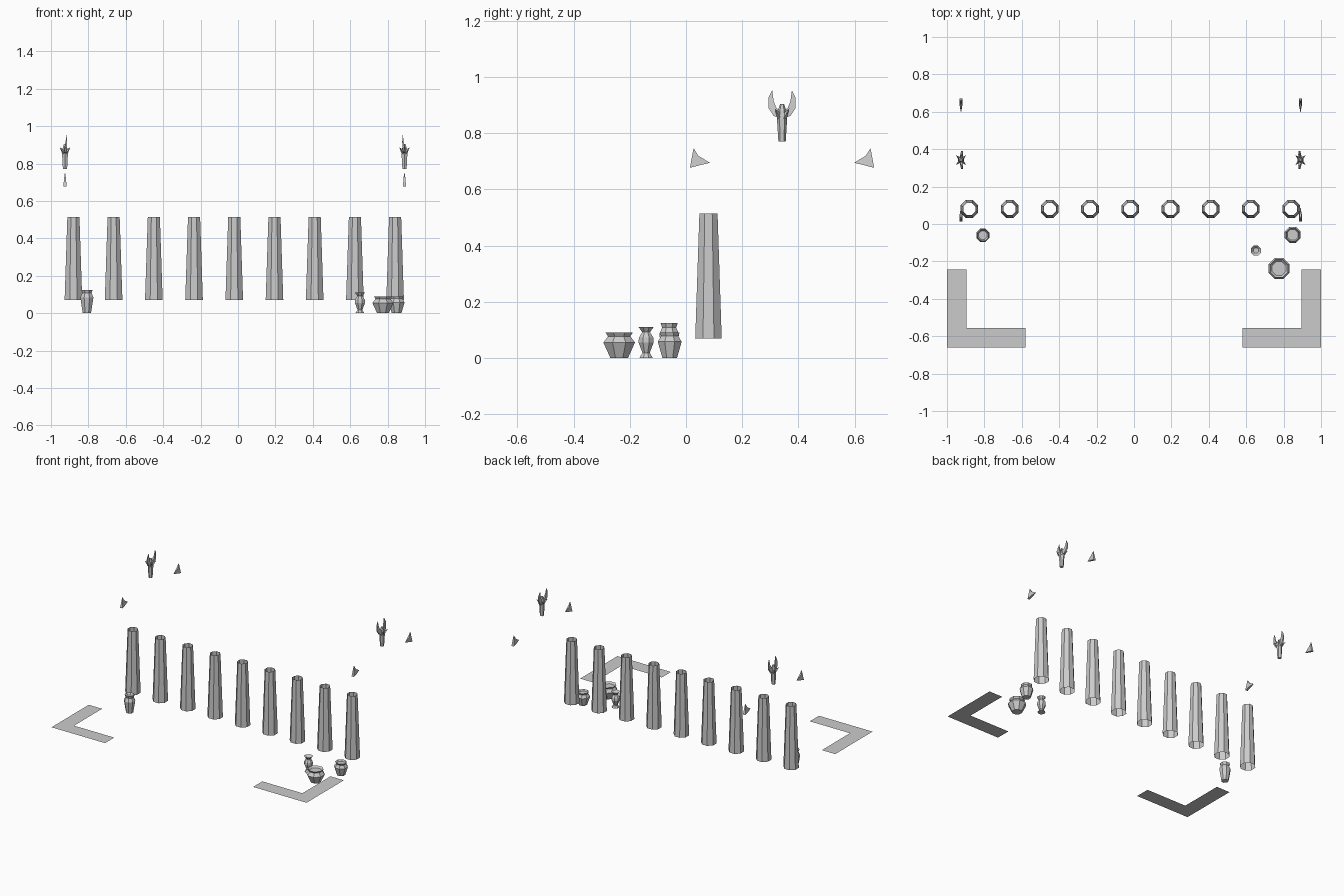
import bpy, bmesh, math
from mathutils import Vector

if "Cube" in bpy.data.objects:
    bpy.data.objects.remove(bpy.data.objects["Cube"])

def finish(bm, name, loc=(0, 0, 0)):
    bmesh.ops.recalc_face_normals(bm, faces=bm.faces)
    me = bpy.data.meshes.new(name)
    bm.to_mesh(me)
    bm.free()
    ob = bpy.data.objects.new(name, me)
    ob.location = loc
    bpy.context.collection.objects.link(ob)
    return ob

def lathe(bm, profile, sides=8, cap_start=False, cap_end=False):
    rings = []
    for r, z in profile:
        rings.append([bm.verts.new((r * math.cos(a), r * math.sin(a), z))
                      for a in (math.tau * (i + .5) / sides for i in range(sides))])
    for a, b in zip(rings, rings[1:]):
        for i in range(sides):
            j = (i + 1) % sides
            bm.faces.new((a[i], a[j], b[j], b[i]))
    if cap_start:
        bm.faces.new(rings[0][::-1])
    if cap_end:
        bm.faces.new(rings[-1])

def plate(bm, outline):
    # outline of (x centre, y, z, half thickness in x)
    l = [bm.verts.new((x - t, y, z)) for x, y, z, t in outline]
    r = [bm.verts.new((x + t, y, z)) for x, y, z, t in outline]
    bm.faces.new(l)
    bm.faces.new(r[::-1])
    for i in range(len(l)):
        j = (i + 1) % len(l)
        bm.faces.new((l[i], l[j], r[j], r[i]))

# colonnade: tapered open octagonal shafts
for i in range(9):
    bm = bmesh.new()
    lathe(bm, [(.051, .07), (.035, .515)])
    finish(bm, f"column_{i + 1}", (-.88 + .215 * i, .08, 0))

# pots: profile from base to lip, then down inside to the neck
pots = {
    "tall_jar": ((-.808, -.06), [(.024, 0), (.038, .085), (.027, .108), (.033, .125), (.024, .11)]),
    "vase": ((.652, -.142), [(.026, 0), (.014, .018), (.029, .055), (.028, .072),
                             (.015, .092), (.029, .11), (.015, .094)]),
    "wide_bowl": ((.775, -.238), [(.034, 0), (.061, .055), (.043, .077), (.052, .09), (.04, .078)]),
    "round_jar": ((.848, -.058), [(.028, 0), (.046, .058), (.033, .078), (.038, .09), (.031, .079)]),
}
for name, ((x, y), prof) in pots.items():
    bm = bmesh.new()
    lathe(bm, prof, 8, True, True)
    finish(bm, name, (x, y, 0))

# flat L-shaped paving at the front corners
for side, s in (("left", -1), ("right", 1)):
    bm = bmesh.new()
    pts = [(1, -.66), (1, -.243), (.895, -.243), (.895, -.557), (.58, -.557), (.58, -.66)]
    f = bm.faces.new([bm.verts.new((s * x, y, .07)) for x, y in pts])
    f.normal_update()
    ob = finish(bm, f"paving_{side}")
    if ob.data.polygons[0].normal.z < 0:
        ob.data.flip_normals()

# roof ornaments, mirrored for each gable
for side, px, s in (("left", -.925, 1), ("right", .89, -1)):
    # ridge ornament: stem, two curved horns and four small spikes
    bm = bmesh.new()
    lathe(bm, [(.013, .77), (.018, .85), (.015, .88), (.007, .905)], 6, True, True)
    for m in (-1, 1):
        horn = [(0, .01, .855, .006), (.002, .03, .862, .006), (.006, .048, .89, .005),
                (.008, .048, .928, .003), (.01, .035, .953, .001), (.008, .03, .915, .004),
                (.004, .02, .89, .006), (0, .01, .882, .006)]
        plate(bm, [(s * x, m * y, z, t) for x, y, z, t in horn])
        for k in (-1, 1):
            tip = bm.verts.new((k * .028, m * .026, .888))
            base = [bm.verts.new(v) for v in ((k * .004, m * .016, .85),
                    (k * .014, m * .004, .85), (k * .006, m * .006, .872))]
            bm.faces.new(base)
            for i in range(3):
                bm.faces.new((base[i], base[(i + 1) % 3], tip))
    finish(bm, f"ridge_ornament_{side}", (px, .342, 0))
    # eave fins: concave three-pointed blades
    for end, m in (("front", -1), ("back", 1)):
        bm = bmesh.new()
        fin = [(.328, .677, .009), (.315, .747, .002), (.298, .72, .005),
               (.257, .695, .001), (.29, .687, .007)]
        plate(bm, [(0, m * y, z, t) for y, z, t in fin])
        finish(bm, f"eave_fin_{side}_{end}", (px, .342, 0))
